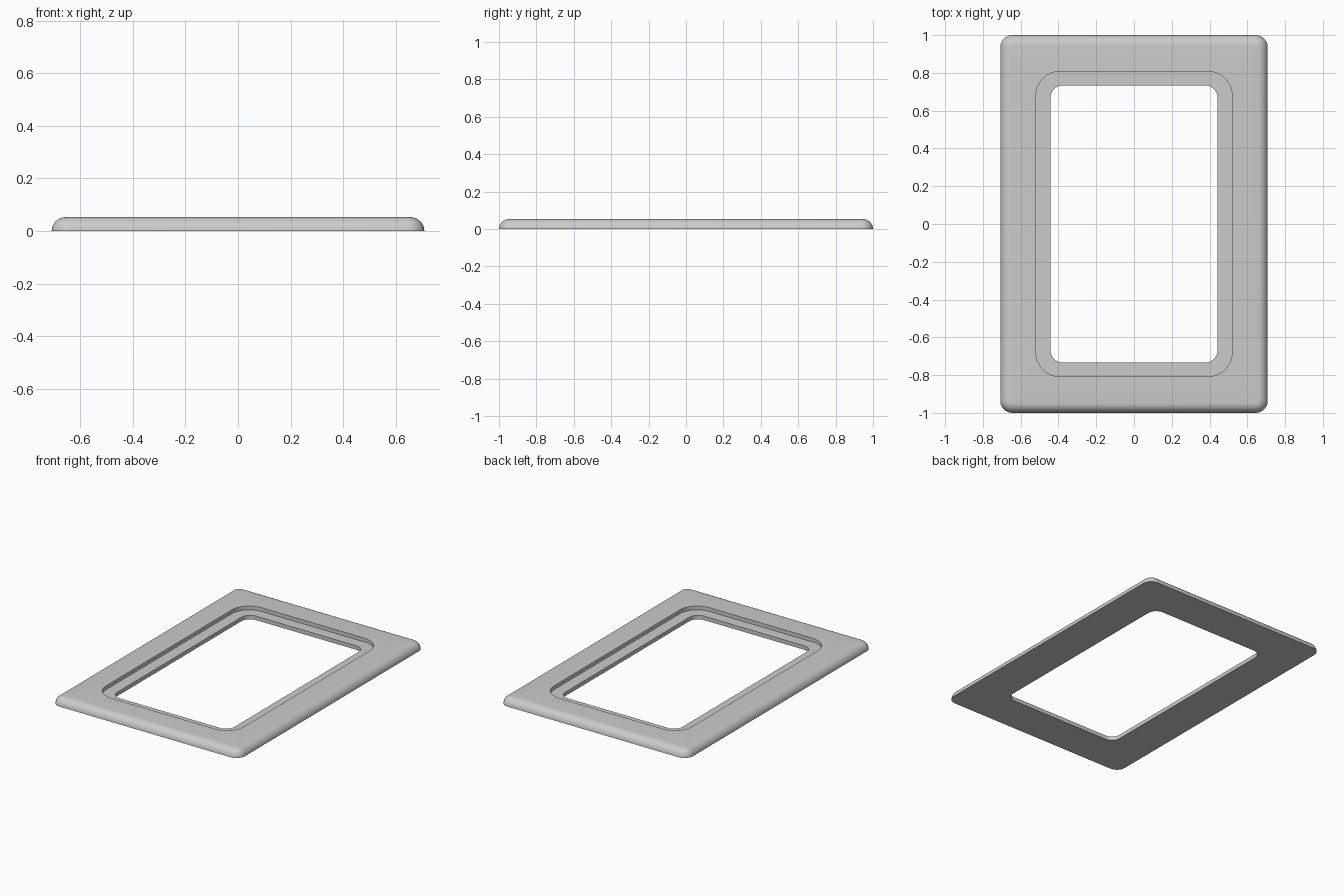
import bpy, bmesh, math

if "Cube" in bpy.data.objects:
    bpy.data.objects.remove(bpy.data.objects["Cube"])

HALF_X, HALF_Y, HEIGHT = 0.708, 1.0, 0.053
CORNER_STEPS, EDGE_STEPS = 10, 8


def rounded_loop(bm, hx, hy, r, z):
    """Add the vertices of one rounded rectangle, counter-clockwise."""
    verts = []
    for i, (sx, sy) in enumerate([(1, 1), (-1, 1), (-1, -1), (1, -1)]):
        for k in range(CORNER_STEPS + 1):
            a = math.pi / 2 * (i + k / CORNER_STEPS)
            verts.append(bm.verts.new((sx * (hx - r) + r * math.cos(a),
                                       sy * (hy - r) + r * math.sin(a), z)))
    return verts


# Rounded outer edge, as loops from the base up to the top face
loops = []
for k in range(EDGE_STEPS + 1):
    a = math.pi / 2 * k / EDGE_STEPS
    inset = HEIGHT * (1 - math.cos(a))
    loops.append((HALF_X - inset, HALF_Y - inset, 0.065 - inset, HEIGHT * math.sin(a)))

# Stepped recess and the central opening
loops += [(0.52, 0.808, 0.13, HEIGHT), (0.52, 0.808, 0.13, 0.027),
          (0.442, 0.733, 0.065, 0.027), (0.442, 0.733, 0.065, 0.0)]

bm = bmesh.new()
rings = [rounded_loop(bm, *p) for p in loops]
for lower, upper in zip(rings, rings[1:] + rings[:1]):
    n = len(lower)
    for i in range(n):
        j = (i + 1) % n
        bm.faces.new((lower[i], lower[j], upper[j], upper[i]))
bmesh.ops.recalc_face_normals(bm, faces=bm.faces)

mesh = bpy.data.meshes.new("frame")
bm.to_mesh(mesh)
bm.free()
grey = bpy.data.materials.new("light grey")
grey.diffuse_color = (0.6, 0.6, 0.6, 1)
grey.use_nodes = True
grey.node_tree.nodes["Principled BSDF"].inputs["Base Color"].default_value = grey.diffuse_color
mesh.materials.append(grey)

frame = bpy.data.objects.new("frame", mesh)
bpy.context.collection.objects.link(frame)
bpy.context.view_layer.objects.active = frame
frame.select_set(True)
bpy.ops.object.shade_smooth_by_angle(angle=math.radians(30))
